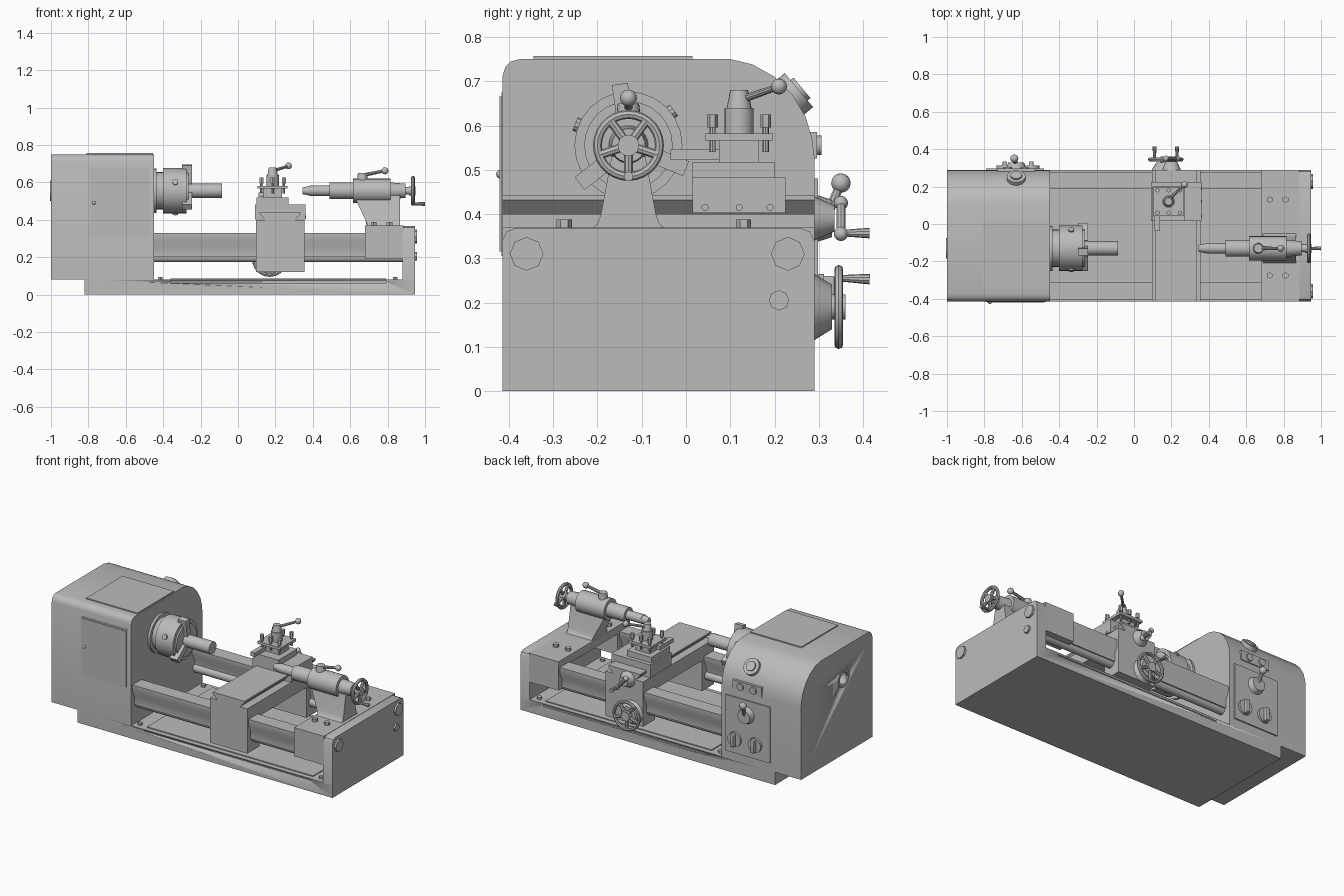
import bpy, bmesh, math
from mathutils import Vector, Matrix

if "Cube" in bpy.data.objects:
    bpy.data.objects.remove(bpy.data.objects["Cube"])

grey = bpy.data.materials.new("machine grey")
grey.use_nodes = True
grey.diffuse_color = (0.5, 0.5, 0.5, 1)
grey.node_tree.nodes["Principled BSDF"].inputs["Base Color"].default_value = (0.5, 0.5, 0.5, 1)


def finish(name, bm, bevel=0, segments=3):
    bmesh.ops.recalc_face_normals(bm, faces=bm.faces)
    if bevel:
        bmesh.ops.bevel(bm, geom=bm.edges[:], offset=bevel, segments=segments,
                        affect='EDGES', profile=0.5)
    mesh = bpy.data.meshes.new(name)
    bm.to_mesh(mesh)
    bm.free()
    mesh.materials.append(grey)
    for p in mesh.polygons:
        p.use_smooth = True
    mesh.set_sharp_from_angle(angle=math.radians(32))
    ob = bpy.data.objects.new(name, mesh)
    bpy.context.scene.collection.objects.link(ob)
    return ob


def box(name, x, y, z, bevel=0):
    bm = bmesh.new()
    lo, hi = Vector((x[0], y[0], z[0])), Vector((x[1], y[1], z[1]))
    m = Matrix.Translation((lo + hi) / 2) @ Matrix.Diagonal((hi - lo)).to_4x4()
    bmesh.ops.create_cube(bm, size=1, matrix=m)
    return finish(name, bm, bevel)


def prism(name, pts, axis, a, b, bevel=0):
    """Extrude a 2D outline along x (points are y,z) or along y (points are x,z)."""
    bm = bmesh.new()
    put = (lambda p: (a, p[0], p[1])) if axis == 'x' else (lambda p: (p[0], a, p[1]))
    face = bm.faces.new([bm.verts.new(put(p)) for p in pts])
    new = bmesh.ops.extrude_face_region(bm, geom=[face])["geom"]
    step = Vector((b - a, 0, 0)) if axis == 'x' else Vector((0, b - a, 0))
    bmesh.ops.translate(bm, vec=step, verts=[v for v in new if isinstance(v, bmesh.types.BMVert)])
    return finish(name, bm, bevel)


def rod(name, p, q, r, r2=None, sides=20):
    bm = bmesh.new()
    p, q = Vector(p), Vector(q)
    d = q - p
    m = Matrix.Translation((p + q) / 2) @ d.to_track_quat('Z', 'Y').to_matrix().to_4x4()
    bmesh.ops.create_cone(bm, cap_ends=True, segments=sides, radius1=r,
                          radius2=r if r2 is None else r2, depth=d.length, matrix=m)
    return finish(name, bm)


def ball(name, c, r):
    bm = bmesh.new()
    bmesh.ops.create_uvsphere(bm, u_segments=12, v_segments=8, radius=r,
                              matrix=Matrix.Translation(c))
    return finish(name, bm)


def lever(name, p, q, r, knob):
    rod(name + "_arm", p, q, r, r * 0.8, 10)
    ball(name + "_knob", q, knob)


def wheel(name, c, axis, radius, rim, spokes):
    """Spoked handwheel: swept ring, hub and spokes."""
    c, n = Vector(c), Vector(axis)
    u = Vector((0, 0, 1))
    v = n.cross(u)
    bm = bmesh.new()
    count, sides = 28, 8
    rings = []
    for i in range(count):
        t = math.tau * i / count
        d = u * math.cos(t) + v * math.sin(t)
        rings.append([bm.verts.new(c + d * (radius - rim + rim * math.cos(s * math.tau / sides))
                                   + n * rim * math.sin(s * math.tau / sides)) for s in range(sides)])
    for i in range(count):
        r1, r2 = rings[i], rings[(i + 1) % count]
        for s in range(sides):
            k = (s + 1) % sides
            bm.faces.new((r1[s], r1[k], r2[k], r2[s]))
    finish(name + "_rim", bm)
    rod(name + "_hub", c - n * 0.02, c + n * 0.015, radius * 0.3)
    for i in range(spokes):
        t = math.tau * (i + 0.5) / spokes
        d = u * math.cos(t) + v * math.sin(t)
        rod(name + "_spoke", c, c + d * (radius - rim), 0.01, sides=8)


F, B = -0.415, 0.29      # front and back limits of the machine
SY, SZ = -0.13, 0.555    # spindle axis

# base tray with long slot in each side, and raised floor plate
tray = box("base_tray", (-0.82, 0.945), (F, B), (0, 0.08))
for y in (F, B):
    slot = box("slot_cutter", (-0.36, 0.79), (y - 0.012, y + 0.012), (0.062, 0.074))
    slot.hide_render = True
    slot.hide_set(True)
    cut = tray.modifiers.new("slot", 'BOOLEAN')
    cut.operation, cut.object, cut.solver = 'DIFFERENCE', slot, 'EXACT'
box("floor_plate", (-0.36, 0.79), (F + 0.03, B - 0.03), (0.08, 0.086))
for x in (-0.415, 0.84):
    for y in (F + 0.04, B - 0.04):
        rod("tray_bolt", (x, y, 0.08), (x, y, 0.095), 0.014, sides=6)

# end wall with large bolts
prism("end_wall", [(F, 0), (B, 0), (B, 0.34), (B - 0.01, 0.36), (B - 0.03, 0.368),
                   (F + 0.03, 0.368), (F + 0.01, 0.36), (F, 0.34)], 'x', 0.88, 0.945)
for y, z, r in ((-0.36, 0.31, 0.038), (0.23, 0.31, 0.038), (0.21, 0.205, 0.023)):
    rod("end_bolt", (0.94, y, z), (0.957, y, z), r, sides=8)

# headstock housing
curve = [(0.1, 0.75), (0.15, 0.738), (0.2, 0.71), (0.24, 0.67), (0.27, 0.62), (0.285, 0.57)]
corner = [(F, 0.71), (F + 0.007, 0.732), (F + 0.02, 0.745), (F + 0.04, 0.75)]
prism("headstock", [(F, 0.08)] + corner + curve + [(B, 0.53), (B, 0.08)], 'x', -1, -0.45)
box("headstock_top_plate", (-0.81, -0.455), (-0.345, 0.015), (0.745, 0.757))
box("door_frame", (-0.795, -0.47), (F - 0.002, F + 0.01), (0.305, 0.675))
box("door", (-0.785, -0.48), (F - 0.006, F), (0.315, 0.665))
ball("door_catch", (-0.77, F - 0.004, 0.49), 0.01)
bore = rod("bore_ring", (-0.99, SY, SZ), (-1.004, SY, SZ), 0.055)
hole = rod("bore_cutter", (-0.93, SY, SZ), (-1.05, SY, SZ), 0.04)
hole.hide_render = True
hole.hide_set(True)
for ob in (bore, bpy.data.objects["headstock"]):
    cut = ob.modifiers.new("bore", 'BOOLEAN')
    cut.operation, cut.object, cut.solver = 'DIFFERENCE', hole, 'EXACT'

# control panel on the back of the headstock
box("control_panel", (-0.79, -0.48), (B - 0.01, B + 0.008), (0.13, 0.48))
rod("gear_lever_hub", (-0.63, B, 0.39), (-0.63, B + 0.04, 0.39), 0.055, 0.042)
lever("gear_lever", (-0.63, B + 0.03, 0.4), (-0.64, 0.35, 0.47), 0.012, 0.022)
for x in (-0.55, -0.69):
    rod("selector_base", (x, B, 0.22), (x, B + 0.022, 0.22), 0.045)
    box("selector_grip", (x - 0.012, x + 0.012), (B, B + 0.045), (0.18, 0.26), 0.004)
box("button_plate", (-0.73, -0.53), (B - 0.02, B + 0.006), (0.525, 0.585))
for x in (-0.585, -0.675):
    rod("button", (x, B, 0.555), (x, B + 0.016, 0.555), 0.022, sides=12)
rod("speed_dial", (-0.63, 0.225, 0.655), (-0.63, 0.255, 0.68), 0.05)
rod("speed_dial_cap", (-0.63, 0.25, 0.675), (-0.63, 0.262, 0.685), 0.03)

# spindle, chuck, jaws and workpiece
for name, a, b, r in (("spindle_flange", -0.45, -0.435, 0.12), ("spindle_nose", -0.45, -0.4, 0.1),
                      ("chuck", -0.4, -0.275, 0.122), ("chuck_face", -0.28, -0.265, 0.1),
                      ("workpiece", -0.27, -0.085, 0.038)):
    rod(name, (a, SY, SZ), (b, SY, SZ), r, sides=24)
for i in range(3):
    t = math.radians(98 + 120 * i)
    jaw = box("chuck_jaw", (-0.3, -0.245), (0.038, 0.14), (-0.018, 0.018))
    jaw.data.transform(Matrix.Translation((0, SY, SZ)) @ Matrix.Rotation(t, 4, 'X'))
    t += math.pi / 3
    d = Vector((0, math.cos(t), math.sin(t)))
    c = Vector((-0.335, SY, SZ))
    rod("chuck_key_socket", c + d * 0.11, c + d * 0.13, 0.016, sides=10)

# bed rails, mirrored front to back about the bed middle
mid = (F + B) / 2
for s, side in ((-1, "front"), (1, "back")):
    outline = [(0.34, 0.33), (0.25, 0.33), (0.25, 0.3), (0.275, 0.25), (0.275, 0.2),
               (0.32, 0.2), (0.32, 0.25), (0.34, 0.29)]
    prism(side + "_rail", [(mid + s * y, z) for y, z in outline], 'x', -0.46, 0.89)
    rod(side + "_feed_rod", (-0.46, mid + s * 0.285, 0.2), (0.89, mid + s * 0.285, 0.2), 0.027)

# carriage: aprons, saddle and dovetail way
X = (0.095, 0.355)
box("front_apron", X, (F, F + 0.12), (0.12, 0.4))
box("back_apron", X, (B - 0.12, B), (0.12, 0.4))
box("saddle", X, (F, B), (0.31, 0.4))
prism("cross_way", [(0.15, 0.395), (0.3, 0.395), (0.335, 0.432), (0.335, 0.442),
                    (0.115, 0.442), (0.115, 0.432)], 'y', F, B)
prism("cross_slide", [(0.09, 0.402), (0.148, 0.402), (0.115, 0.432), (0.115, 0.442),
                      (0.335, 0.442), (0.335, 0.432), (0.302, 0.402), (0.36, 0.402),
                      (0.36, 0.483), (0.09, 0.483)], 'y', 0.015, 0.225)
for y in (0.043, 0.12, 0.19):
    rod("gib_screw", (0.355, y, 0.415), (0.364, y, 0.415), 0.008, sides=10)

# compound slide, tool post and tool
TX, TY = 0.185, 0.12
box("compound_slide", (0.1, 0.27), (0.015, 0.2), (0.48, 0.518))
box("tool_block", (TX - 0.05, TX + 0.05), (0.075, 0.165), (0.515, 0.57))
box("tool_plate", (0.105, 0.265), (0.043, 0.197), (0.566, 0.582))
box("cutting_tool", (0.11, 0.14), (-0.035, 0.1), (0.522, 0.546))
for x in (-0.06, 0, 0.06):
    for y in (-0.06, 0.06):
        rod("clamp_screw", (TX + x, TY + y, 0.54), (TX + x, TY + y, 0.6), 0.007, sides=8)
        rod("clamp_screw_head", (TX + x, TY + y, 0.595), (TX + x, TY + y, 0.625), 0.012, sides=6)
rod("post_column", (TX, TY, 0.58), (TX, TY, 0.64), 0.033)
rod("post_cap", (TX, TY, 0.64), (TX, TY, 0.68), 0.028, 0.02)
lever("post_lever", (TX, TY + 0.01, 0.66), (0.27, 0.21, 0.688), 0.009, 0.018)

# carriage handwheel and cross feed crank
rod("handwheel_boss", (0.17, B, 0.19), (0.17, 0.33, 0.19), 0.075, 0.05)
wheel("carriage_handwheel", (0.17, 0.345, 0.19), (0, 1, 0), 0.095, 0.01, 5)
rod("handwheel_grip", (0.11, 0.345, 0.255), (0.11, 0.415, 0.253), 0.007, 0.012, 10)
rod("crank_boss", (0.2, B, 0.39), (0.2, 0.335, 0.39), 0.05, 0.03)
rod("crank_arm", (0.17, 0.35, 0.425), (0.23, 0.35, 0.355), 0.011, sides=10)
ball("crank_weight", (0.17, 0.35, 0.425), 0.016)
ball("crank_end", (0.23, 0.35, 0.355), 0.016)
rod("crank_grip", (0.23, 0.35, 0.357), (0.23, 0.415, 0.357), 0.007, 0.012, 10)

# tailstock base, pedestal and bolts
box("tailstock_plate", (0.68, 0.885), (F, B), (0.32, 0.37))
for y in (F, B - 0.12):
    box("tailstock_clamp", (0.68, 0.885), (y, y + 0.12), (0.19, 0.33))
half = [(0.085, 0.365), (0.07, 0.378), (0.062, 0.4), (0.038, 0.53)]
ped = prism("pedestal", [(SY - y, z) for y, z in half] + [(SY + y, z) for y, z in reversed(half)],
            'x', 0.69, 0.865)
for v in ped.data.vertices:          # lean the inner side towards the spindle
    if v.co.x < 0.7:
        v.co.x = 0.69 - max(0, v.co.z - 0.38) * 0.47
for x in (0.725, 0.81):
    for y in (0.13, -0.275):
        rod("tailstock_bolt", (x, y, 0.37), (x, y, 0.388), 0.017, sides=6)

# tailstock barrel, quill, handwheel and lock lever
for name, a, b, r, r2 in (("barrel", 0.615, 0.815, 0.065, 0.065), ("barrel_sleeve", 0.49, 0.62, 0.045, 0.045),
                          ("quill", 0.385, 0.5, 0.028, 0.028), ("quill_tip", 0.345, 0.385, 0.018, 0.026),
                          ("barrel_cap", 0.81, 0.895, 0.045, 0.038), ("screw_shaft", 0.89, 0.94, 0.02, 0.02)):
    rod(name, (a, SY, SZ), (b, SY, SZ), r, r2, 24)
wheel("tailstock_handwheel", (0.935, SY, SZ), (1, 0, 0), 0.08, 0.01, 5)
rod("tailstock_grip", (0.935, SY, SZ - 0.07), (1.0, SY, SZ - 0.07), 0.007, 0.011, 10)
rod("lock_boss", (0.665, SY, 0.6), (0.665, SY, 0.65), 0.03, 0.024)
lever("lock_lever", (0.665, SY, 0.638), (0.785, SY, 0.662), 0.01, 0.019)
